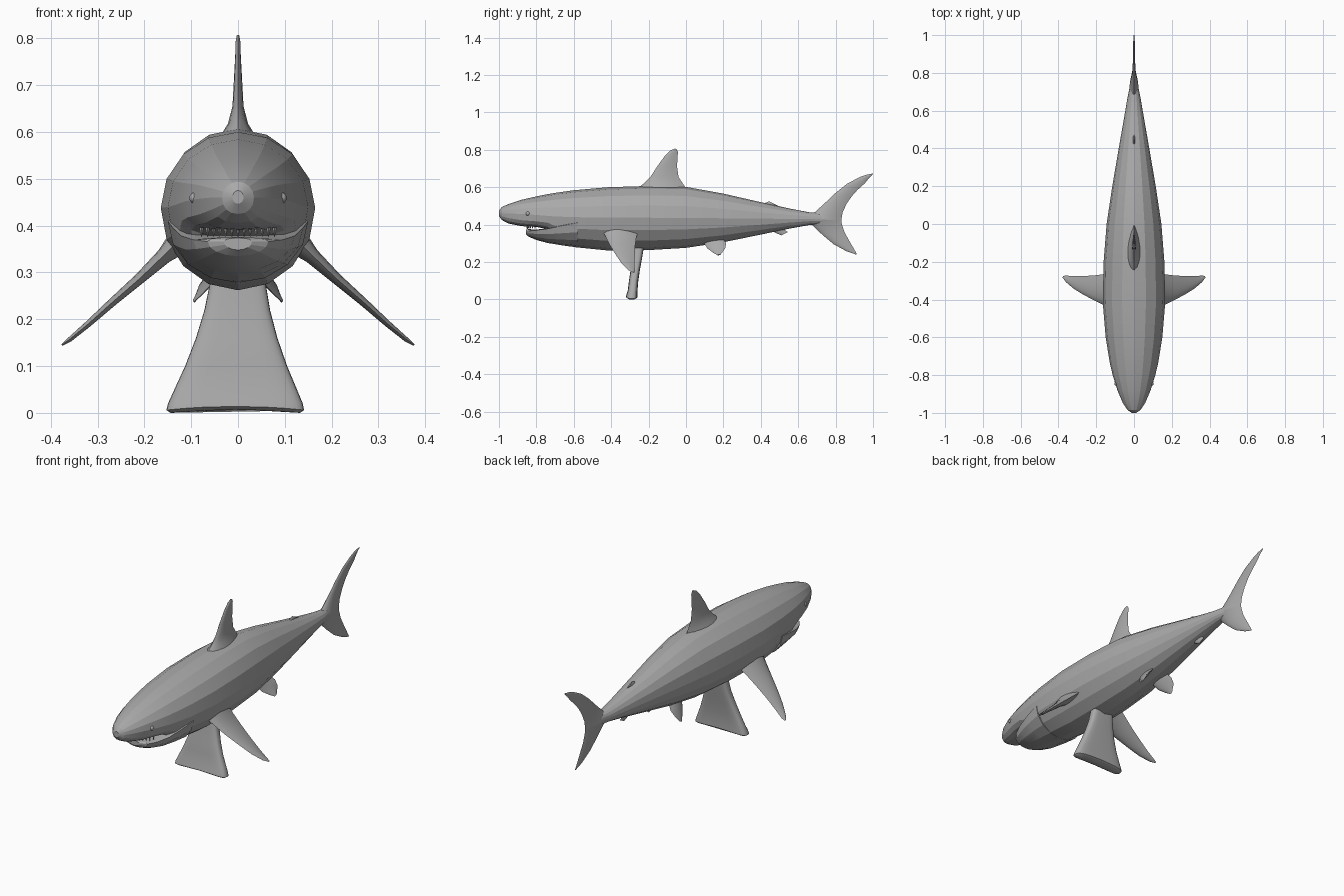
import bpy, bmesh, math
from mathutils import Vector

grey = bpy.data.materials.new("plain grey")
grey.diffuse_color = (0.40, 0.40, 0.40, 1)


def finish(bm, name, angle=30, mirror=False):
    bmesh.ops.recalc_face_normals(bm, faces=bm.faces)
    me = bpy.data.meshes.new(name)
    bm.to_mesh(me)
    bm.free()
    me.materials.append(grey)
    me.shade_smooth()
    me.set_sharp_from_angle(angle=math.radians(angle))
    ob = bpy.data.objects.new(name, me)
    bpy.context.collection.objects.link(ob)
    if mirror:
        ob.modifiers.new("mirror", 'MIRROR')
    return ob


def loft(name, rings, angle=30, mirror=False):
    """Skin a list of equal-length point rings and cap both ends."""
    bm = bmesh.new()
    vs = [[bm.verts.new(p) for p in r] for r in rings]
    n = len(vs[0])
    for a, b in zip(vs, vs[1:]):
        for i in range(n):
            j = (i + 1) % n
            bm.faces.new((a[i], a[j], b[j], b[i]))
    bm.faces.new(vs[0])
    bm.faces.new(vs[-1])
    return finish(bm, name, angle, mirror)


def spow(v, e):
    return math.copysign(abs(v) ** e, v)


def body_ring(y, w, top, mid, bottom, low=1.0, n=16):
    pts = []
    for i in range(n):
        c, s = math.cos(math.tau * i / n), math.sin(math.tau * i / n)
        if s < -1e-6:
            pts.append((w * spow(c, low), y, mid + (mid - bottom) * spow(s, low)))
        else:
            pts.append((w * c, y, mid + (top - mid) * s))
    return pts


def fin(name, stations, normal=(1, 0, 0), mirror=False):
    """Stations run root to tip: leading point, trailing point, half thickness."""
    nrm = Vector(normal).normalized()
    steps = 7
    rings = []
    for lead, trail, th in stations:
        a, b = [Vector(p) if len(p) == 3 else Vector((0, *p)) for p in (lead, trail)]
        up, down = [], []
        for k in range(steps + 1):
            t = (k / steps) ** 1.3
            h = th * math.sin(math.pi * t ** 0.75) ** 0.8 if 0 < k < steps else 0
            p = a.lerp(b, t)
            up.append(p + nrm * h)
            if 0 < k < steps:
                down.append(p - nrm * h)
        rings.append(up + down[::-1])
    return loft(name, rings, 40, mirror)


# Body with overhanging snout: y, half width, top, widest height, bottom, lower squareness
loft("body", [body_ring(*r) for r in (
    (-1.0, .012, .475, .46, .447),
    (-.985, .034, .494, .46, .425, .9),
    (-.95, .058, .51, .46, .406, .8),
    (-.88, .088, .533, .457, .392, .7),
    (-.80, .113, .551, .452, .388, .65),
    (-.74, .127, .563, .447, .375, .7),
    (-.70, .134, .57, .444, .31),
    (-.60, .15, .584, .44, .28),
    (-.42, .165, .6, .438, .262),
    (-.20, .161, .607, .437, .264),
    (0, .145, .602, .436, .276),
    (.2, .115, .566, .434, .306),
    (.4, .081, .52, .432, .347),
    (.56, .053, .485, .431, .38),
    (.66, .036, .466, .431, .398),
    (.74, .02, .46, .43, .405),
    (.80, .008, .45, .432, .415))], 15)

# Lower jaw: flat top, rounded underside
loft("lower_jaw", [body_ring(*r) for r in (
    (-.856, .03, .374, .366, .348),
    (-.84, .065, .376, .366, .335),
    (-.80, .096, .374, .37, .318),
    (-.74, .121, .38, .378, .302),
    (-.66, .139, .40, .395, .289),
    (-.58, .150, .42, .41, .278))], 15)

# Teeth and eyes
bm = bmesh.new()
for i in range(-6, 7):
    x = i * .013
    res = bmesh.ops.create_cone(bm, cap_ends=True, segments=4, radius1=.0005,
                                radius2=.005, depth=.02)
    bmesh.ops.translate(bm, verts=res["verts"], vec=(x, -.85 + 7 * x * x, .386))
finish(bm, "teeth")
bm = bmesh.new()
bmesh.ops.create_uvsphere(bm, u_segments=12, v_segments=8, radius=.012)
bmesh.ops.translate(bm, verts=bm.verts, vec=(.092, -.845, .459))
finish(bm, "eyes", 60, True)

# Fins on the back and under the tail
fin("dorsal_fin", [
    ((-.28, .58), (.01, .58), .045),
    ((-.225, .62), (-.012, .613), .022),
    ((-.19, .655), (-.04, .655), .012),
    ((-.155, .71), (-.048, .71), .009),
    ((-.115, .765), (-.045, .765), .006),
    ((-.085, .795), (-.043, .79), .005),
    ((-.06, .807), (-.05, .804), .003)])
fin("second_dorsal_fin", [
    ((.39, .495), (.48, .485), .012),
    ((.42, .515), (.475, .503), .006),
    ((.445, .525), (.495, .5), .003)])
fin("anal_fin", [
    ((.44, .38), (.53, .39), .012),
    ((.475, .358), (.53, .37), .006),
    ((.51, .343), (.545, .36), .003)])

# Tail fin lobes
fin("upper_tail_lobe", [
    ((.64, .435), (.83, .42), .024),
    ((.69, .468), (.837, .465), .016),
    ((.74, .513), (.858, .51), .010),
    ((.80, .57), (.885, .55), .007),
    ((.86, .618), (.917, .586), .006),
    ((.93, .655), (.957, .622), .005),
    ((.965, .667), (.975, .645), .004),
    ((1.0, .674), (.996, .666), .002)])
fin("lower_tail_lobe", [
    ((.64, .435), (.83, .42), .024),
    ((.68, .392), (.834, .40), .014),
    ((.73, .345), (.847, .36), .009),
    ((.79, .295), (.872, .315), .006),
    ((.86, .257), (.898, .27), .004),
    ((.91, .24), (.912, .246), .002)])

# Paired fins
fin("pectoral_fins", [
    ((.12, -.45, .375), (.12, -.255, .365), .03),
    ((.16, -.43, .335), (.155, -.265, .335), .017),
    ((.21, -.405, .287), (.21, -.272, .287), .012),
    ((.27, -.373, .235), (.27, -.276, .235), .009),
    ((.32, -.342, .19), (.32, -.276, .19), .007),
    ((.36, -.308, .157), (.36, -.273, .155), .005),
    ((.377, -.285, .145), (.375, -.275, .145), .002)],
    (.68, 0, .73), True)
fin("pelvic_fins", [
    ((.04, .09, .31), (.04, .20, .325), .012),
    ((.06, .115, .272), (.062, .215, .30), .008),
    ((.08, .145, .25), (.082, .21, .275), .005),
    ((.095, .168, .237), (.093, .185, .24), .003)],
    (.7, 0, .6), True)


# Flared stand with a slightly arched foot: height, half width, centre y, half depth
def stand_ring(z, w, cy, d, arch=0):
    pts = []
    for i in range(28):
        c, s = math.cos(math.tau * i / 28), math.sin(math.tau * i / 28)
        x = spow(c, .45)
        pts.append((w * x - .006 * (1 - z / .3), cy + d * spow(s, .6),
                    z + arch * (1 - x * x)))
    return pts


loft("stand", [stand_ring(*r) for r in (
    (0, .138, -.29, .022, .008),
    (.006, .147, -.29, .031, .008),
    (.02, .144, -.289, .030, .004),
    (.05, .131, -.285, .026),
    (.10, .109, -.28, .025),
    (.16, .087, -.271, .025),
    (.22, .070, -.260, .025),
    (.28, .059, -.252, .027))], 40)
